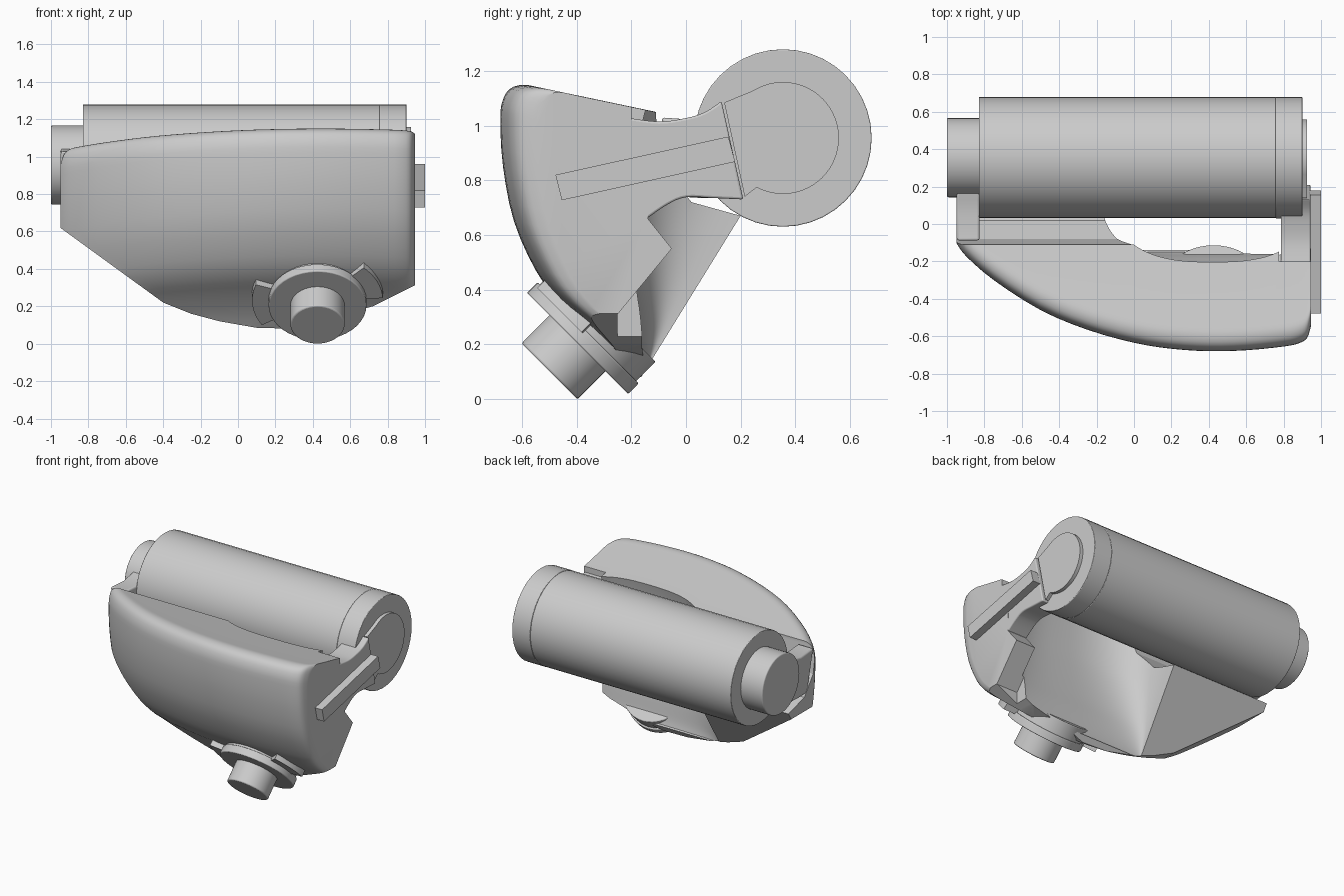
import bpy, bmesh
from math import radians, cos, sin
from mathutils import Vector

if "Cube" in bpy.data.objects:
    bpy.data.objects.remove(bpy.data.objects["Cube"])


def finish(name, bm, bevel=0):
    bmesh.ops.recalc_face_normals(bm, faces=bm.faces[:])
    me = bpy.data.meshes.new(name)
    bm.to_mesh(me)
    bm.free()
    ob = bpy.data.objects.new(name, me)
    bpy.context.collection.objects.link(ob)
    if bevel:
        m = ob.modifiers.new("bevel", 'BEVEL')
        m.width, m.segments, m.angle_limit = bevel, 3, radians(40)
    smooth(ob)
    return ob


def smooth(ob):
    bpy.ops.object.select_all(action='DESELECT')
    bpy.context.view_layer.objects.active = ob
    ob.select_set(True)
    bpy.ops.object.shade_smooth_by_angle(angle=radians(28))


def loft(name, rings, bevel=0):
    bm = bmesh.new()
    rows = [[bm.verts.new(p) for p in r] for r in rings]
    n = len(rows[0])
    for a, b in zip(rows, rows[1:]):
        for i in range(n):
            j = (i + 1) % n
            bm.faces.new((a[i], a[j], b[j], b[i]))
    bm.faces.new(rows[0])
    bm.faces.new(rows[-1])
    return finish(name, bm, bevel)


def prism_x(name, pts, a, b, bevel=0):
    return loft(name, [[(x, y, z) for y, z in pts] for x in (a, b)], bevel)


def cyl(name, p0, p1, r, bevel=0, seg=40):
    p0, p1 = Vector(p0), Vector(p1)
    q = (p1 - p0).to_track_quat('Z', 'Y')
    angs = [radians(360 * i / seg) for i in range(seg)]
    return loft(name, [[p + q @ Vector((r * cos(t), r * sin(t), 0)) for t in angs]
                       for p in (p0, p1)], bevel)


def boolean(ob, cutter, op):
    m = ob.modifiers.new("cut", 'BOOLEAN')
    m.operation, m.object, m.solver = op, cutter, 'EXACT'
    bpy.context.view_layer.objects.active = ob
    bpy.ops.object.modifier_apply(modifier=m.name)
    bpy.data.objects.remove(cutter)


def spline(pts, steps):
    out = []
    for i in range(len(pts) - 1):
        p = [Vector(pts[max(0, min(len(pts) - 1, i + k))]) for k in (-1, 0, 1, 2)]
        for s in range(steps):
            t = s / steps
            out.append(0.5 * (2 * p[1] + (p[2] - p[0]) * t
                              + (2 * p[0] - 5 * p[1] + 4 * p[2] - p[3]) * t * t
                              + (3 * p[1] - p[0] - 3 * p[2] + p[3]) * t ** 3))
    return out + [Vector(pts[-1])]


# Housing: curved front section swept along the plan outline
front = spline([(-.05, -.02), (-.16, .06), (-.26, .175), (-.37, .28), (-.47, .365), (-.55, .47),
                (-.63, .65), (-.67, .85), (-.68, 1.02), (-.672, 1.09), (-.645, 1.135),
                (-.595, 1.15), (-.54, 1.14)], 3)
plan = spline([(-.95, -.1), (-.9, -.17), (-.75, -.3), (-.5, -.46), (-.25, -.565), (0, -.635),
               (.2, -.667), (.4, -.68), (.6, -.675), (.8, -.655), (.88, -.638),
               (.925, -.61), (.945, -.55)], 3)
rings = []
for x, py in plan:
    s = py + .68
    sec = [(x, y + s, z - .21 * s) for y, z in front]
    rings.append(sec + [(x, 1, 1.14 - .21 * 1.54), (x, 1, -.3)])
body = loft("housing", rings)

# Trim the housing to its rear plane and front outline
boolean(body, prism_x("rear_trim", [(-1, 1.4), (-.11, 1.4), (-.11, 1.03), (-.08, .85), (.02, .72),
                                    (.2, .67), (-.17, .07), (-.17, -.1), (-1, -.1)],
                      -1.1, 1.1), 'INTERSECT')
outline = [(-.96, 1.4), (.96, 1.4), (.96, .32), (.9, .29), (.72, .2), (.3, .08), (.1, .085),
           (-.1, .12), (-.25, .16), (-.4, .22), (-.96, .627)]
boolean(body, loft("outline_trim", [[(x, y, z) for x, z in outline] for y in (-1.2, 1.2)]),
        'INTERSECT')

# Channel down the back: rounded section that gets deeper upward
D = Vector((0, .514, .858))
N = Vector((0, -.858, .514))
rings = []
for s, depth in spline([(.06, .012), (.1, .05), (.2, .13), (.3, .22), (.45, .34), (.6, .44),
                        (.85, .545), (1.1, .58), (1.5, .60)], 4):
    c = Vector((.42, -.17, .07)) + D * s
    pts = []
    for i in range(49):
        t = radians(180 * i / 48)
        u = .59 * (1 if cos(t) > 0 else -1) * abs(cos(t)) ** .75
        pts.append(c + Vector((min(u, .37 + .0001 * i), 0, 0)) + N * depth * abs(sin(t)) ** .75)
    rings.append(pts + [c + Vector((-.59, 0, 0)) - N * .5, c + Vector((.37, 0, 0)) - N * .5])
boolean(body, loft("channel", rings), 'DIFFERENCE')

# Right wall stops short of the rear plane
boolean(body, prism_x("wall_trim", [(-.2, 1.4), (-.2, 1.02), (-.13, .95), (-.14, .66),
                                    (-.052, .55), (-.25, .31), (-.25, .0), (.7, .0), (.7, 1.4)],
                      .775, 1.1), 'DIFFERENCE')
smooth(body)

# Drum, end cap and axle
AY, AZ = .355, .955
cyl("drum", (-.83, AY, AZ), (.757, AY, AZ), .324, bevel=.004)
cyl("drum_cap", (.757, AY, AZ), (.90, AY, AZ), .325, bevel=.004)
cyl("axle", (-1, AY, AZ), (-.8, AY, AZ), .212, bevel=.008)

# Keyhole-shaped end plate on the drum cap
arc = [(AY + .205 * cos(radians(a)), AZ + .205 * sin(radians(a))) for a in range(-118, 126, 6)]
prism_x("end_plate", [(.215, .74)] + arc + [(.14, 1.085)], .88, .925)

# Necks joining the housing to both drum ends
low = spline([(-.15, .655), (-.07, .71), (0, .738), (.1, .735), (.21, .73)], 4)
top = spline([(.13, 1.09), (.07, 1.05), (0, 1.028), (-.1, 1.015), (-.22, 1.03)], 4)
neck = [tuple(p) for p in low + top] + [(-.3, .8)]
prism_x("right_neck", neck, .785, .944, .008)
axle_neck = [(-.02, .74), (.06, .735), (.21, .74), (.25, .9), (.2, 1.05), (.13, 1.035),
             (.05, 1.02), (-.09, 1.03)]
prism_x("left_neck", axle_neck, -.948, -.825, .012)

# Raised bar on the right face
prism_x("side_bar", [(-.478, .82), (-.455, .727), (.18, .868), (.155, .96)], .93, 1.0)

# Tilted knob at the bottom, measured along its own axis
A = Vector((0, .7071, .7071))
K = Vector((.425, -.5, .1))
cyl("knob", K, K + A * .2, .145, bevel=.008)
cyl("knob_flange", K + A * .145, K + A * .20, .262, bevel=.006)
cyl("knob_boss", K + A * .195, K + A * .30, .25, bevel=.006)

# Two curved tabs beside the flange
V = Vector((0, -.7071, .7071))
for name, a0, a1 in (("left_tab", 160, 212), ("right_tab", 3, 45)):
    angs = [radians(a0 + (a1 - a0) * i / 10) for i in range(11)]
    pts = [(.35 * cos(t), .35 * sin(t)) for t in angs]
    pts += [(.24 * cos(t), .24 * sin(t)) for t in reversed(angs)]
    loft(name, [[K + A * s + Vector((u, 0, 0)) + V * v for u, v in pts] for s in (.185, .26)])
